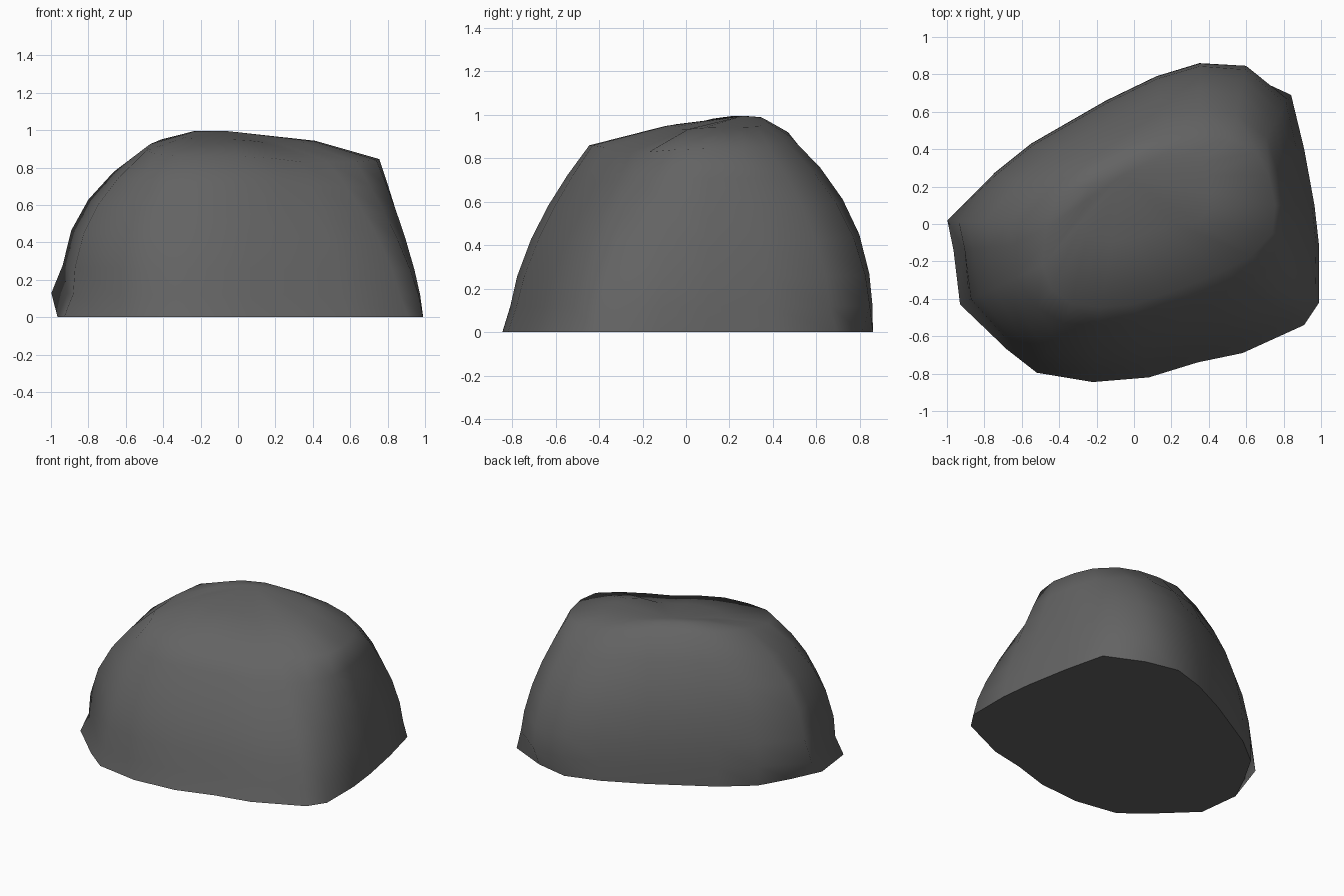
import bpy, bmesh, math
from mathutils import Vector

if "Cube" in bpy.data.objects:
    bpy.data.objects.remove(bpy.data.objects["Cube"])

# Widest outline near the ground: x, y
base = [(-1, .02), (-.75, .27), (-.55, .43), (-.15, .66), (.12, .79), (.35, .86), (.6, .85),
        (.84, .69), (.91, .4), (.965, .1), (.99, -.12), (.99, -.42), (.91, -.54), (.58, -.69),
        (.34, -.74), (.08, -.82), (-.22, -.845), (-.52, -.795), (-.68, -.67), (-.93, -.43), (-.965, -.14)]

# Corners that are undercut where the rock meets the ground
undercut = {0: (-.87, .06), 6: (.58, .81)}

# Sides that flare out slightly at the foot
flare = {0: .12, 7: .07, 8: .05, 17: .06, 18: .09, 19: .12, 20: .12}
flare.update({i: .07 for i in range(12, 17)})

# Upper shoulder of the rock: x, y, z and how far the side below it bulges
shoulder = [(-.47, -.02, .925, 2.8), (-.41, .16, .95, 2.6), (-.27, .30, .95, 2.5), (0, .43, .94, 2.5),
            (.18, .47, .92, 2.6), (.36, .48, .9, 2.6), (.52, .46, .875, 2.3), (.66, .38, .85, 1.9),
            (.72, .26, .845, 1.6), (.755, .1, .845, 1.4), (.74, -.05, .84, 1.4), (.63, -.17, .83, 1.4),
            (.48, -.25, .83, 1.6), (.34, -.31, .83, 1.6), (.18, -.37, .85, 1.6), (0, -.43, .86, 1.6),
            (-.18, -.445, .86, 1.75), (-.33, -.43, .86, 1.9), (-.44, -.35, .875, 2.2),
            (-.49, -.22, .89, 2.5), (-.48, -.1, .905, 2.7)]
peak = Vector((-.06, .26, .995))
n = len(base)

bm = bmesh.new()
rings = []
# Sides: rings that curve from the ground outline in to the shoulder
for t in (0, .14, .3, .5, .68, .84, 1):
    ring = []
    for i, ((bx, by), (sx, sy, sz, power)) in enumerate(zip(base, shoulder)):
        f = t ** power
        if i or t > .14:             # the left tip stays at full width above its undercut
            f += flare.get(i, 0) * min(t / .14, 1) * (1 - t)
        x, y = bx + (sx - bx) * f, by + (sy - by) * f
        if t == 0 and i in undercut:
            x, y = undercut[i]
        ring.append(bm.verts.new((x, y, sz * t)))
    rings.append(ring)

# Crown: one gently raised ring between shoulder and peak, fuller on the right
crown = []
for i, s in enumerate(shoulder):
    east = 7 <= i <= 11
    point = Vector(s[:3]).lerp(peak, .42 if east else .5)
    crown.append(bm.verts.new(point + Vector((0, 0, .035 if east else .022))))
rings.append(crown)

for low, high in zip(rings, rings[1:]):
    for i in range(n):
        j = (i + 1) % n
        bm.faces.new((low[i], low[j], high[j], high[i]))
top = bm.verts.new(peak)
for i in range(n):
    bm.faces.new((crown[i], crown[(i + 1) % n], top))
bm.faces.new(rings[0])               # flat underside
bmesh.ops.recalc_face_normals(bm, faces=bm.faces[:])

mesh = bpy.data.meshes.new("rock")
bm.to_mesh(mesh)
bm.free()
rock = bpy.data.objects.new("rock", mesh)
bpy.context.collection.objects.link(rock)

stone = bpy.data.materials.new("dark grey stone")
stone.diffuse_color = (.125, .125, .125, 1)
stone.use_nodes = True
stone.node_tree.nodes["Principled BSDF"].inputs["Base Color"].default_value = stone.diffuse_color
mesh.materials.append(stone)

bpy.context.view_layer.objects.active = rock
rock.select_set(True)
bpy.ops.object.shade_smooth_by_angle(angle=math.radians(60))
